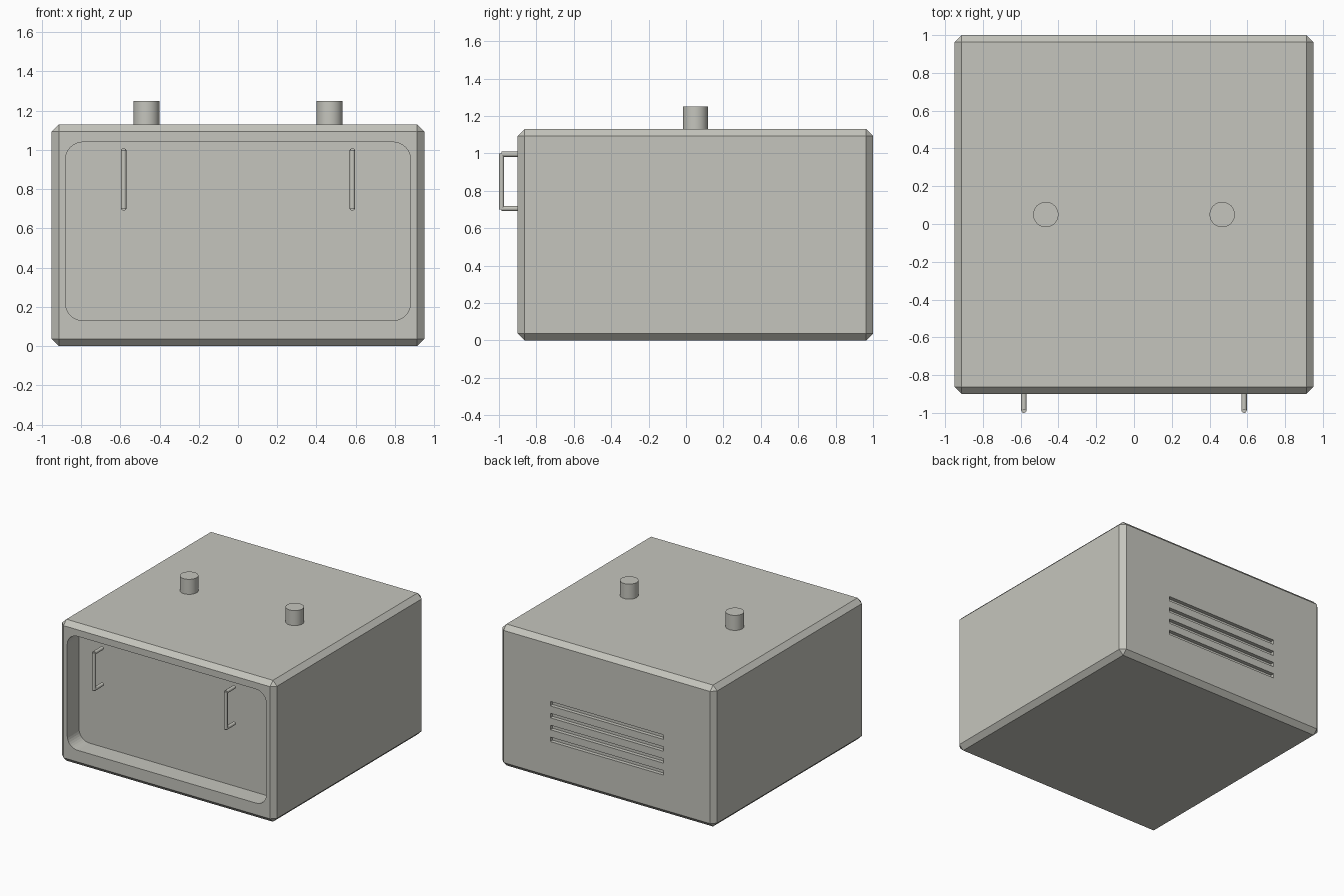
import bpy
import bmesh
import math
from mathutils import Vector

cube = bpy.data.objects.get("Cube")
if cube:
    bpy.data.objects.remove(cube, do_unlink=True)

BACK, FRONT, HEIGHT, HALF_W = 1.0, -0.9, 1.13, 0.95

grey = bpy.data.materials.new("warm grey")
grey.use_nodes = True
colour = (0.56, 0.56, 0.51, 1)
grey.diffuse_color = colour
grey.node_tree.nodes["Principled BSDF"].inputs["Base Color"].default_value = colour


def add_object(name, bm):
    bmesh.ops.recalc_face_normals(bm, faces=bm.faces)
    mesh = bpy.data.meshes.new(name)
    bm.to_mesh(mesh)
    bm.free()
    mesh.materials.append(grey)
    obj = bpy.data.objects.new(name, mesh)
    bpy.context.collection.objects.link(obj)
    return obj


def box(name, low, high, bevel=0):
    low, high = Vector(low), Vector(high)
    bm = bmesh.new()
    bmesh.ops.create_cube(bm, size=1)
    for v in bm.verts:
        v.co = (low + high) / 2 + v.co * (high - low)
    if bevel:
        bmesh.ops.bevel(bm, geom=bm.edges[:], offset=bevel, segments=1, affect='EDGES')
    return add_object(name, bm)


def add_rod(bm, start, end, radius, sides):
    start, end = Vector(start), Vector(end)
    axis = end - start
    made = bmesh.ops.create_cone(bm, cap_ends=True, segments=sides, radius1=radius,
                                 radius2=radius, depth=axis.length)
    turn = axis.to_track_quat('Z', 'Y')
    for v in made["verts"]:
        v.co = turn @ v.co + (start + end) / 2


def smooth(obj):
    bpy.ops.object.select_all(action='DESELECT')
    obj.select_set(True)
    bpy.context.view_layer.objects.active = obj
    bpy.ops.object.shade_smooth_by_angle(angle=math.radians(35))


def cut(target, cutter):
    mod = target.modifiers.new(cutter.name, 'BOOLEAN')
    mod.operation = 'DIFFERENCE'
    mod.solver = 'EXACT'
    mod.object = cutter
    cutter.hide_render = True
    cutter.hide_set(True)


# Chamfered casing
body = box("casing", (-HALF_W, FRONT, 0), (HALF_W, BACK, HEIGHT), 0.037)

# Rounded opening in the front
half_x, bottom, top, r, depth = 0.88, 0.13, 1.04, 0.09, 0.15
bm = bmesh.new()
outline = []
corners = [(half_x - r, top - r), (r - half_x, top - r),
           (r - half_x, bottom + r), (half_x - r, bottom + r)]
for quarter, (cx, cz) in enumerate(corners):
    for step in range(9):
        a = (quarter + step / 8) * math.pi / 2
        outline.append(bm.verts.new((cx + r * math.cos(a), FRONT - 0.1, cz + r * math.sin(a))))
face = bm.faces.new(outline)
extruded = bmesh.ops.extrude_face_region(bm, geom=[face])["geom"]
for v in extruded:
    if isinstance(v, bmesh.types.BMVert):
        v.co.y = FRONT + depth
cut(body, add_object("front_opening_cutter", bm))

# Cooling slots in the back
for i in range(4):
    z = 0.333 + 0.095 * i
    cut(body, box(f"vent_cutter_{i + 1}", (-0.5, BACK - 0.03, z - 0.018),
                  (0.5, BACK + 0.05, z + 0.018)))

# Top knobs and front handles, one per side
for side, label in ((-1, "right"), (1, "left")):
    bm = bmesh.new()
    x = side * 0.467
    add_rod(bm, (x, 0.05, HEIGHT - 0.01), (x, 0.05, 1.25), 0.067, 32)
    smooth(add_object(f"{label}_knob", bm))

    bm = bmesh.new()
    x = side * 0.583
    add_rod(bm, (x, -0.986, 0.7), (x, -0.986, 1.0), 0.014, 16)
    for z in (0.705, 0.995):
        add_rod(bm, (x, -0.986, z), (x, -0.88, z), 0.014, 16)
    smooth(add_object(f"{label}_handle", bm))
